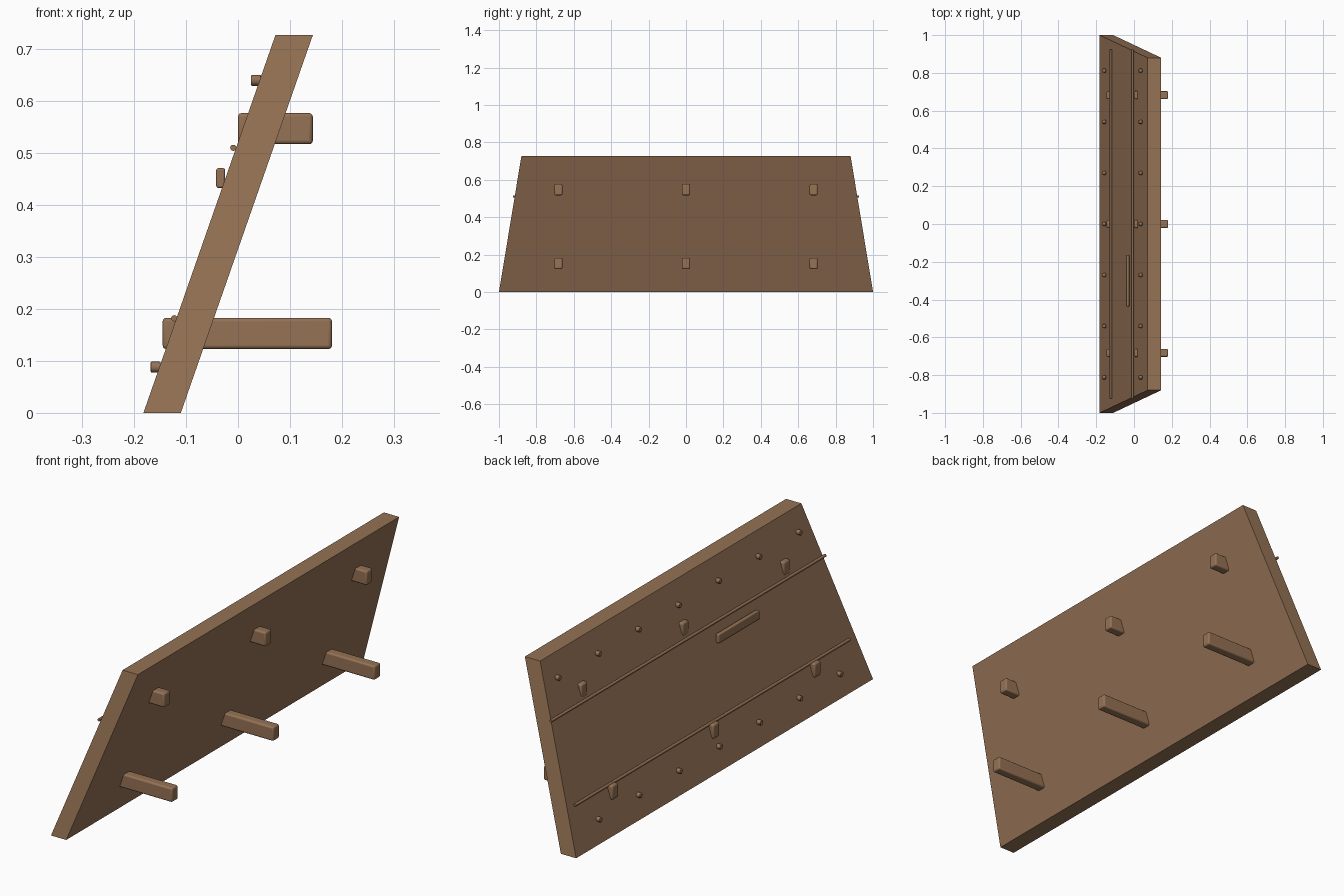
import bpy, bmesh, math
from mathutils import Matrix, Vector

if "Cube" in bpy.data.objects:
    bpy.data.objects.remove(bpy.data.objects["Cube"])

wood = bpy.data.materials.new("brown wood")
wood.diffuse_color = (0.30, 0.168, 0.09, 1)
wood.use_nodes = True
wood.node_tree.nodes["Principled BSDF"].inputs["Base Color"].default_value = wood.diffuse_color


def finish(bm, name, bevel=0.0, smooth=True):
    bmesh.ops.recalc_face_normals(bm, faces=bm.faces)
    me = bpy.data.meshes.new(name)
    bm.to_mesh(me)
    bm.free()
    ob = bpy.data.objects.new(name, me)
    bpy.context.collection.objects.link(ob)
    me.materials.append(wood)
    if bevel:
        mod = ob.modifiers.new("rounded edges", "BEVEL")
        mod.width = bevel
        mod.segments = 3
        mod.limit_method = "ANGLE"
    if smooth:
        bpy.ops.object.select_all(action="DESELECT")
        ob.select_set(True)
        bpy.context.view_layer.objects.active = ob
        bpy.ops.object.shade_smooth_by_angle(angle=math.radians(35))
    return ob


def box(name, x0, x1, y0, y1, z0, z1, bevel):
    bm = bmesh.new()
    center = Vector((x0 + x1, y0 + y1, z0 + z1)) / 2
    size = Matrix.Diagonal((x1 - x0, y1 - y0, z1 - z0, 1))
    bmesh.ops.create_cube(bm, size=1, matrix=Matrix.Translation(center) @ size)
    return finish(bm, name, bevel)


def cylinder(name, center, radius, length, axis, sides, bevel=0.0):
    bm = bmesh.new()
    turn = Matrix.Rotation(math.pi / 2, 4, "Y" if axis == "X" else "X")
    bmesh.ops.create_cone(bm, cap_ends=True, segments=sides, radius1=radius,
                          radius2=radius, depth=length,
                          matrix=Matrix.Translation(center) @ turn)
    return finish(bm, name, bevel)


# Leaning board, tapering toward the top
bm = bmesh.new()
rings = []
for x, half, z in ((-0.182, 1.0, 0.0), (0.072, 0.88, 0.727)):
    rings.append([bm.verts.new((x + dx, s * half, z))
                  for dx, s in ((0, -1), (0.072, -1), (0.072, 1), (0, 1))])
low, high = rings
bm.faces.new(low)
bm.faces.new(high)
for i in range(4):
    j = (i + 1) % 4
    bm.faces.new((low[i], low[j], high[j], high[i]))
finish(bm, "leaning_board", smooth=False)

# Two rows of support pegs through the board
for i, y in enumerate((-0.682, 0, 0.682)):
    box(f"upper_peg_{i}", 0.0, 0.144, y - 0.021, y + 0.021, 0.517, 0.577, 0.007)
    box(f"lower_peg_{i}", -0.145, 0.181, y - 0.021, y + 0.021, 0.123, 0.183, 0.007)

# Thin rods along the face
cylinder("upper_rod", (-0.009, 0, 0.510), 0.006, 1.85, "Y", 12)
cylinder("lower_rod", (-0.123, 0, 0.182), 0.006, 1.85, "Y", 12)

# Rows of round nail heads
for i in range(7):
    y = (i - 3) * 0.2705
    cylinder(f"upper_nail_{i}", (0.0345, y, 0.64), 0.0105, 0.019, "X", 16, 0.002)
    cylinder(f"lower_nail_{i}", (-0.1585, y, 0.088), 0.0105, 0.019, "X", 16, 0.002)

# Grab bar
box("grab_bar", -0.042, -0.025, -0.437, -0.163, 0.433, 0.471, 0.004)
